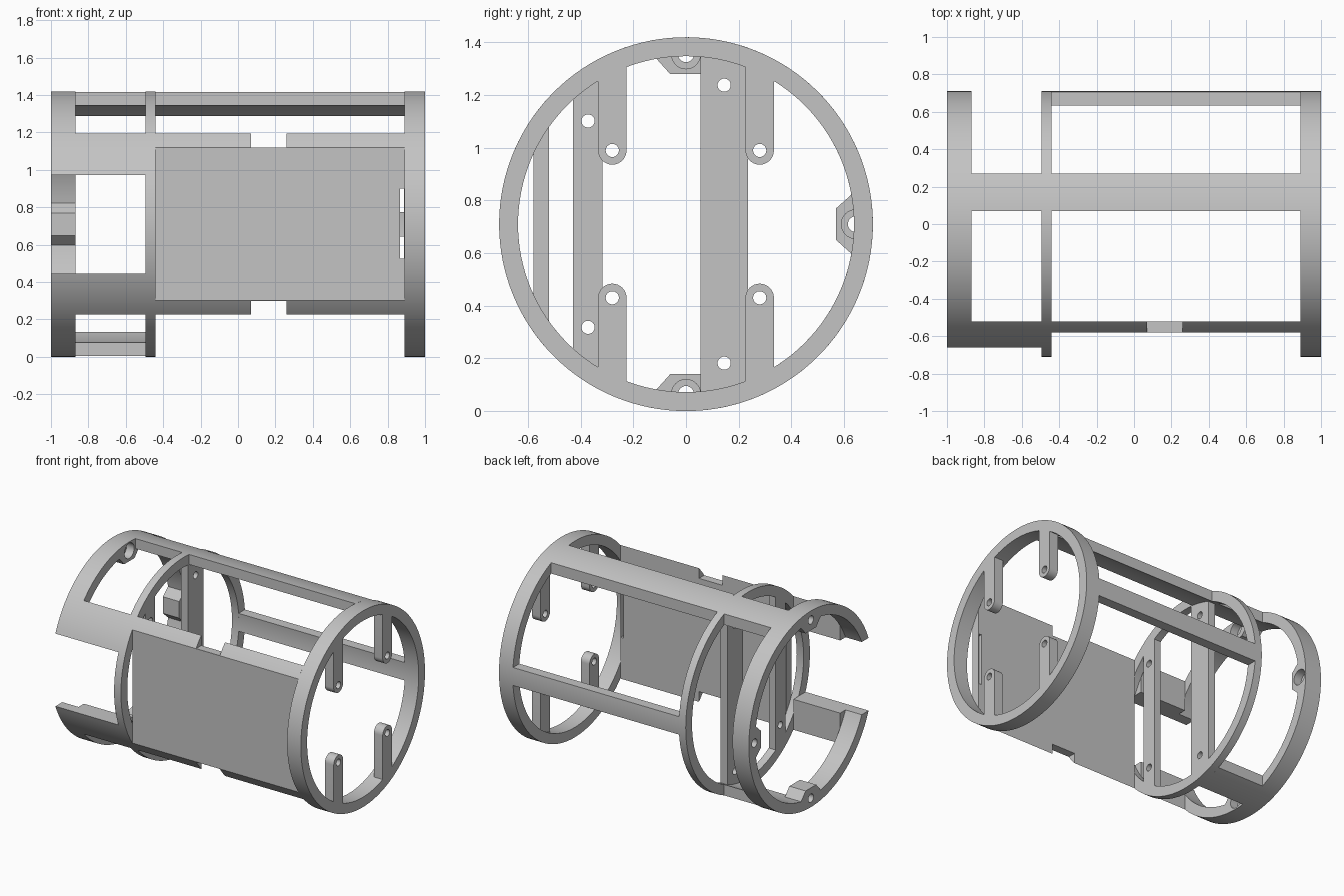
import bpy, bmesh, math
from mathutils import Vector

if "Cube" in bpy.data.objects:
    bpy.data.objects.remove(bpy.data.objects["Cube"])

R, RI, ZC = 0.71, 0.638, 0.71      # outer radius, inner radius, axis height

grey = bpy.data.materials.new("plain grey")
grey.diffuse_color = (0.55, 0.55, 0.55, 1)
grey.use_nodes = True
grey.node_tree.nodes["Principled BSDF"].inputs["Base Color"].default_value = grey.diffuse_color


def circle(r, cy=0, cz=0, n=128):
    return [(cy + r * math.cos(2 * math.pi * i / n), cz + r * math.sin(2 * math.pi * i / n)) for i in range(n)]


def arc(r, a0, a1, n=24):
    """Points on a circle round the axis, angles in radians from +y."""
    return [(r * math.cos(a0 + (a1 - a0) * i / n), r * math.sin(a0 + (a1 - a0) * i / n)) for i in range(n + 1)]


def cap(r, y0, y1, n=10):
    """Upper arc points between two y values."""
    return arc(r, math.acos(y0 / r), math.acos(y1 / r), n)


def flip(pts):
    return [(y, -z) for y, z in pts]


def extrude(name, x0, x1, *loops):
    """Fill (y, z) loops, inner loops being holes, and extrude them along x."""
    cu = bpy.data.curves.new(name, 'CURVE')
    cu.dimensions, cu.fill_mode = '2D', 'BOTH'
    cu.extrude = (x1 - x0) / 2
    for pts in loops:
        s = cu.splines.new('POLY')
        s.points.add(len(pts) - 1)
        for p, (y, z) in zip(s.points, pts):
            p.co = (y, z, 0, 1)
        s.use_cyclic_u = True
    ob = bpy.data.objects.new(name, cu)
    bpy.context.collection.objects.link(ob)
    ob.rotation_euler = (math.pi / 2, 0, math.pi / 2)
    ob.location = ((x0 + x1) / 2, 0, ZC)
    bpy.ops.object.select_all(action='DESELECT')
    bpy.context.view_layer.objects.active = ob
    ob.select_set(True)
    bpy.ops.object.convert(target='MESH')
    ob = bpy.context.object
    bm = bmesh.new()
    bm.from_mesh(ob.data)
    bmesh.ops.remove_doubles(bm, verts=bm.verts, dist=1e-5)
    bmesh.ops.recalc_face_normals(bm, faces=bm.faces)
    bm.to_mesh(ob.data)
    bm.free()
    ob.data.materials.clear()
    ob.data.materials.append(grey)
    bpy.ops.object.shade_smooth_by_angle(angle=math.radians(30))
    return ob


def cut(ob, lo, hi):
    """Subtract a box from an object."""
    lo, hi = Vector(lo), Vector(hi)
    bpy.ops.mesh.primitive_cube_add(size=1, location=(lo + hi) / 2)
    box = bpy.context.object
    box.scale = hi - lo
    m = ob.modifiers.new("cut", 'BOOLEAN')
    m.operation, m.object, m.solver = 'DIFFERENCE', box, 'EXACT'
    bpy.context.view_layer.objects.active = ob
    bpy.ops.object.modifier_apply(modifier=m.name)
    bpy.data.objects.remove(box)


# Full rings
extrude("right_ring", 0.89, 1, circle(R), circle(RI))
extrude("middle_ring", -0.495, -0.44, circle(R), circle(RI))

# Left ring: open at the front, three screw bosses with recessed seats
WIN = 0.263                                   # half height of the front opening
ao, ai = math.pi - math.asin(WIN / R), math.pi - math.asin(WIN / RI)
inner, last = [], -ai
for a in (-math.pi / 2, 0, math.pi / 2):
    d = math.asin(0.112 / RI)
    inner += arc(RI, last, a - d)
    c, s = math.cos(a), math.sin(a)
    inner += [(0.57 * c - t * s, 0.57 * s + t * c) for t in (-0.06, 0.06)]
    last = a + d
inner += arc(RI, last, ai)
c_shape = arc(R, -ao, ao, 110) + inner[::-1]
for name, x0, x1, r in (("left_ring", -1, -0.93, 0.03), ("left_ring_inner", -0.93, -0.87, 0.055)):
    holes = [circle(r, 0.645 * y, 0.645 * z, 32) for y, z in ((1, 0), (0, 1), (0, -1))]
    extrude(name, x0, x1, c_shape, *holes)

# Long top bar, short bottom bar
bar = cap(R, 0.07, 0.27) + cap(RI, 0.27, 0.07)
extrude("top_bar_left", -0.87, -0.495, bar)
extrude("top_bar_right", -0.44, 0.89, bar)
extrude("bottom_bar", -0.87, -0.495, flip(bar))

# Back bar
b0, b1 = math.asin(0.065 / R), math.asin(0.065 / RI)
extrude("back_bar", -0.44, 0.89, arc(R, -b0, b0, 8) + arc(RI, b1, -b1, 8))

# Front rails beside the opening
rail = cap(R, -math.sqrt(R * R - WIN * WIN), -0.52) + [(-0.52, WIN)]
extrude("front_rail_upper", -0.87, -0.495, rail)
extrude("front_rail_lower", -0.87, -0.495, flip(rail))

# Flat front plate with edge notches and a narrow slot
edge = cap(R, -0.58, -0.52, 6)
plate = extrude("front_plate", -0.44, 0.89, edge + flip(edge)[::-1])
cut(plate, (0.07, -0.8, ZC + 0.41), (0.26, -0.4, 1.5))
cut(plate, (0.07, -0.8, -0.1), (0.26, -0.4, ZC - 0.41))
cut(plate, (0.866, -0.8, 0.525), (0.887, -0.4, 0.9))

# Upright straps across the middle ring
for name, y0, y1, hy, hz in (("wide_strap", 0.055, 0.235, 0.145, 0.528),
                             ("narrow_strap", -0.43, -0.318, -0.372, 0.392)):
    top = cap(RI, y0, y1)
    extrude(name, -0.495, -0.44, top + flip(top)[::-1],
            circle(0.025, hy, hz, 32), circle(0.025, hy, -hz, 32))

# Four mounting lugs on the right ring
for yc in (-0.28, 0.28):
    w, z = 0.054, 0.28
    end = [(yc + w * math.cos(t * math.pi / 16), z - w * math.sin(t * math.pi / 16)) for t in range(17)]
    lug = cap(RI, yc - w, yc + w) + end
    hole = circle(0.025, yc, z, 32)
    side = "front" if yc < 0 else "back"
    extrude("upper_lug_" + side, 0.93, 1, lug, hole)
    extrude("lower_lug_" + side, 0.93, 1, flip(lug), flip(hole))
